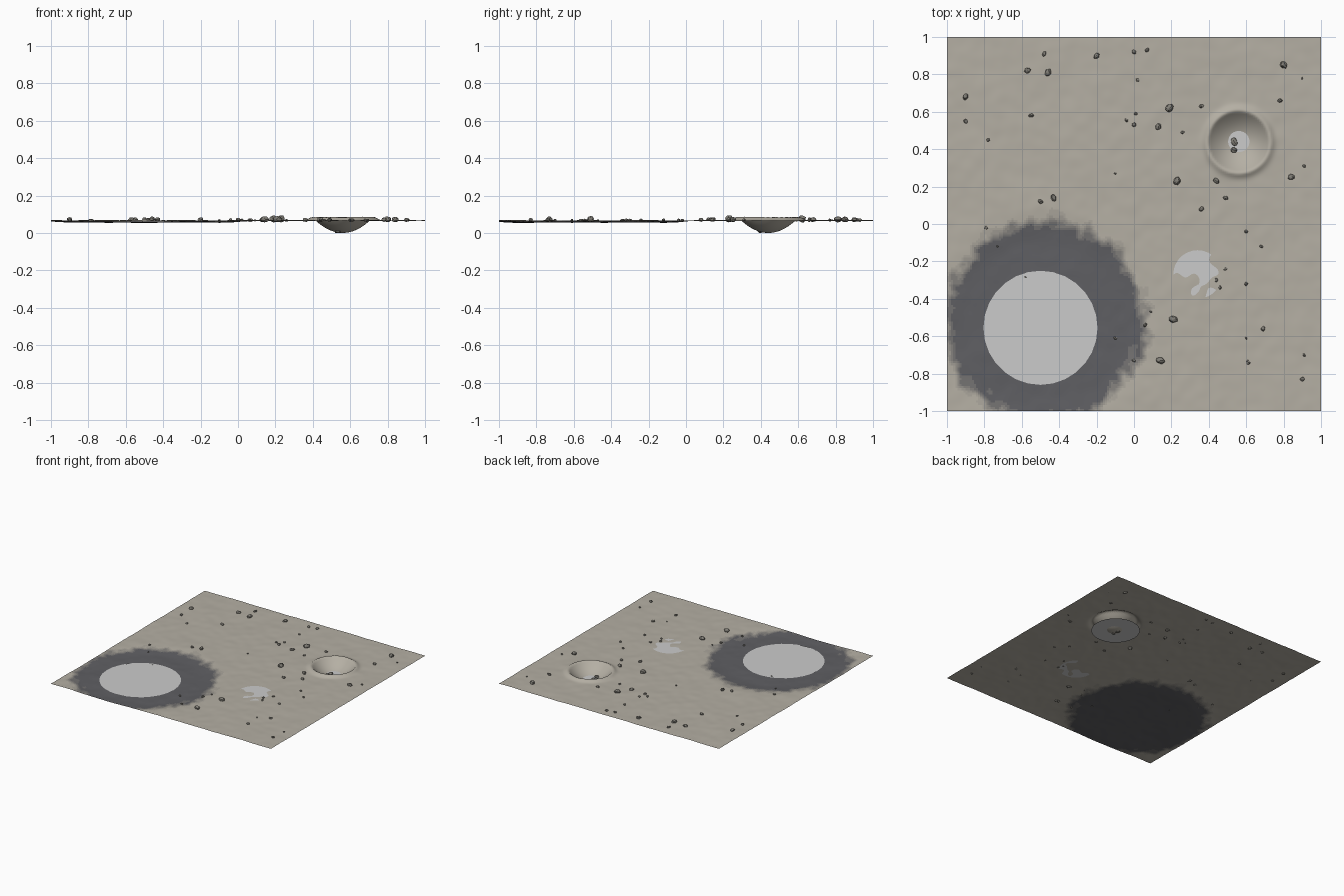
import bpy, bmesh, math, random
from mathutils import Vector, noise

if "Cube" in bpy.data.objects:
    bpy.data.objects.remove(bpy.data.objects["Cube"])

random.seed(4)
CRATER, CR = Vector((0.56, 0.44)), 0.165
MARE, MR = Vector((-0.48, -0.52)), 0.53
SOIL, DARK = (0.46, 0.43, 0.37), (0.115, 0.115, 0.125)


def material(name, rgb):
    m = bpy.data.materials.new(name)
    m.diffuse_color = (*rgb, 1)
    m.use_nodes = True
    m.node_tree.nodes["Principled BSDF"].inputs["Base Color"].default_value = m.diffuse_color
    return m


def add(name, bm, mats=()):
    me = bpy.data.meshes.new(name)
    bm.to_mesh(me)
    bm.free()
    for m in mats:
        me.materials.append(m)
    ob = bpy.data.objects.new(name, me)
    bpy.context.collection.objects.link(ob)
    return ob


def smoothstep(a, b, v):
    t = min(1, max(0, (v - a) / (b - a)))
    return t * t * (3 - 2 * t)


def mare_mask(x, y):
    r = (Vector((x, y)) - MARE).length
    r += 0.05 * noise.noise(Vector((x * 6, y * 6, 3))) + 0.04 * noise.noise(Vector((x * 19, y * 19, 8)))
    return 1 - smoothstep(MR - 0.05, MR + 0.05, r)


def height(x, y):
    bump = 0.003 * noise.noise(Vector((x * 5, y * 5, 1))) + 0.0018 * noise.noise(Vector((x * 14, y * 14, 2)))
    # broad lowering under the dark plain
    d = (Vector((x, y)) - MARE).length
    z = 0.067 + bump - 0.010 * (1 - smoothstep(0.4, 0.62, d))
    # bowl with raised rim
    r = (Vector((x, y)) - CRATER).length
    if r < CR:
        return 0.001 + 0.085 * (r / CR) ** 2 + bump * 0.3
    return z + (0.086 - 0.067) * math.exp(-((r - CR) / 0.025) ** 2)


# Ground sheet, coloured per face from soil to dark plain
STEPS = 7
mats = [material(f"ground_{i}", [a + (b - a) * i / (STEPS - 1) for a, b in zip(SOIL, DARK)])
        for i in range(STEPS)]
bm = bmesh.new()
bmesh.ops.create_grid(bm, x_segments=180, y_segments=180, size=1)
for v in bm.verts:
    v.co.z = height(v.co.x, v.co.y)
for f in bm.faces:
    c = f.calc_center_median()
    f.material_index = round(mare_mask(c.x, c.y) * (STEPS - 1))
    f.smooth = True
add("ground", bm, mats)

# Flat marker discs
for name, x, y, z, r in [("plain_disc", -0.5, -0.555, 0.0605, 0.305),
                         ("crater_disc", 0.55, 0.44, 0.011, 0.183),
                         ("small_disc", 0.34, -0.27, 0.0672, 0.13)]:
    bm = bmesh.new()
    bmesh.ops.create_circle(bm, cap_ends=True, segments=28, radius=r)
    ob = add(name, bm)
    ob.location = (x, y, z)

# Scattered rocks, grouped by radius
ROCKS = {
    0.020: [(-.46, .81), (.80, .85), (.19, .62), (.23, .23), (.535, .44), (.21, -.51), (.14, -.73)],
    0.016: [(-.57, .82), (-.20, .90), (-.90, .68), (.13, .52), (.44, .23), (.84, .25), (.535, .395), (-.43, .14)],
    0.012: [(-.48, .91), (0, .92), (.07, .93), (.78, .66), (-.90, .55), (-.55, .58), (.36, .63), (0, .53),
            (.49, .14), (.36, .08), (-.50, .12), (.69, -.56), (.61, -.74), (.90, -.83)],
    0.009: [(-.78, .45), (.02, .77), (-.04, .555), (.01, .59), (.26, .49), (.91, .31), (-.79, -.02),
            (.60, -.04), (.68, -.12), (.49, -.24), (.44, -.30), (.46, -.34), (.60, -.32), (.06, -.54),
            (0, -.73), (.91, -.70), (-.10, -.61)],
    0.006: [(.90, .78), (-.10, .27), (-.73, -.12), (.09, -.47), (.60, -.61), (-.58, -.285)],
}
rock_mat = material("rock", (0.22, 0.21, 0.185))
bm = bmesh.new()
for size, spots in ROCKS.items():
    for x, y in spots:
        new = bmesh.ops.create_icosphere(bm, subdivisions=2, radius=1)["verts"]
        seed = Vector((random.uniform(0, 50), random.uniform(0, 50), 0))
        a = random.uniform(0, math.pi)
        sx, sy, sz = (size * random.uniform(lo, hi) for lo, hi in ((1, 1.25), (.75, .95), (.7, .95)))
        base = Vector((x, y, height(x, y) + sz * 0.4))
        for v in new:
            p = v.co * (1 + 0.3 * noise.noise(v.co * 1.5 + seed))
            p = Vector((p.x * sx, p.y * sy, p.z * sz))
            v.co = base + Vector((p.x * math.cos(a) - p.y * math.sin(a),
                                  p.x * math.sin(a) + p.y * math.cos(a), p.z))
            v.co.z = max(v.co.z, 0.0)
add("rocks", bm, [rock_mat])
